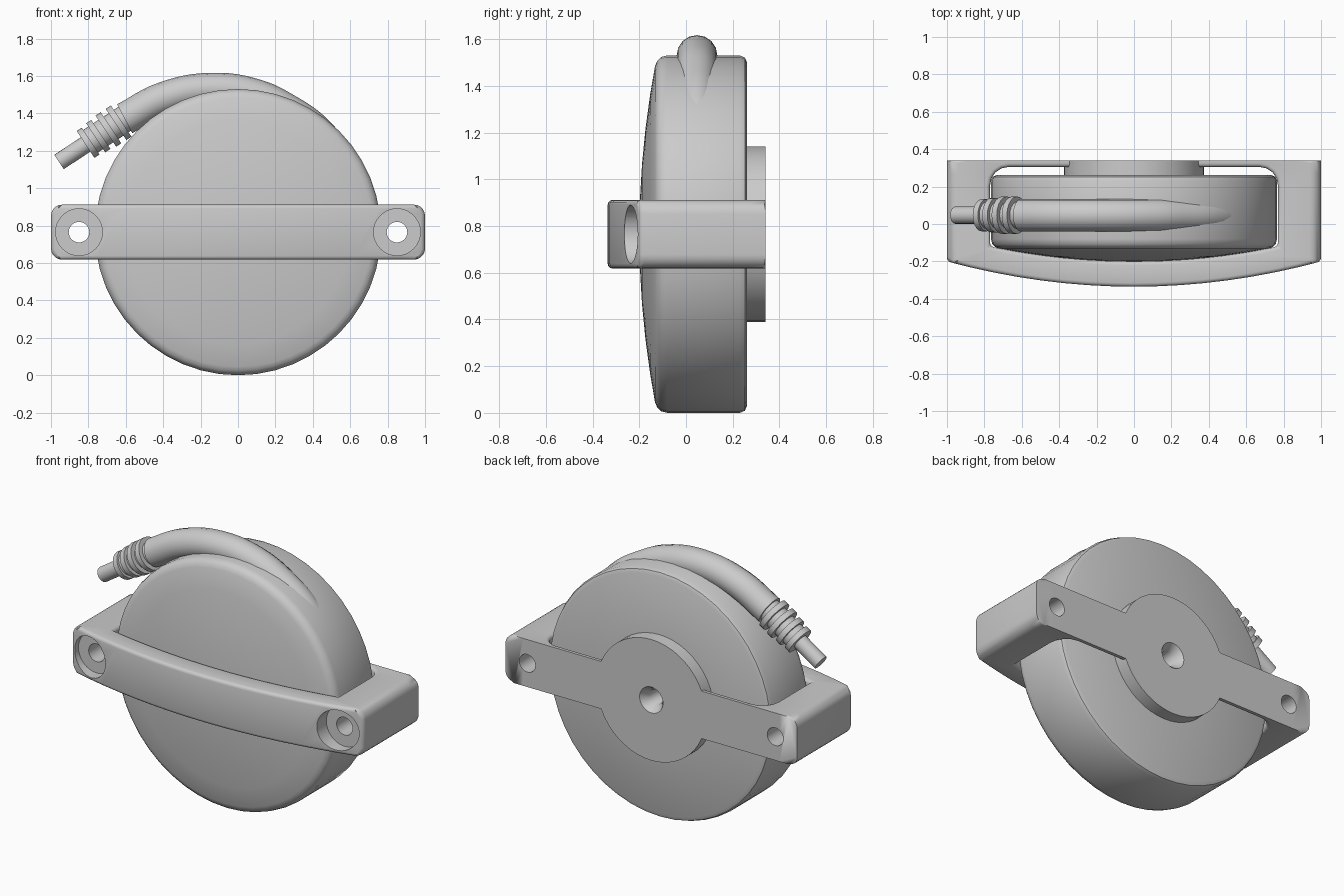
import bpy, bmesh, math
from mathutils import Vector, Matrix

cube = bpy.data.objects.get("Cube")
if cube:
    bpy.data.objects.remove(cube)

C = 0.765        # height of the main axis
CORD_Y = 0.047   # depth of the cord


def add_mesh(name, bm):
    bmesh.ops.recalc_face_normals(bm, faces=bm.faces)
    mesh = bpy.data.meshes.new(name)
    bm.to_mesh(mesh)
    bm.free()
    obj = bpy.data.objects.new(name, mesh)
    bpy.context.collection.objects.link(obj)
    return obj


def activate(obj):
    bpy.ops.object.select_all(action='DESELECT')
    obj.select_set(True)
    bpy.context.view_layer.objects.active = obj


def smooth(obj, angle=35):
    activate(obj)
    bpy.ops.object.shade_smooth_by_angle(angle=math.radians(angle))


def lathe(name, profile, matrix, steps):
    """Spin (radius, y) points around the y axis."""
    bm = bmesh.new()
    verts = [bm.verts.new((r, y, 0)) for r, y in profile]
    edges = [bm.edges.new(pair) for pair in zip(verts, verts[1:])]
    bmesh.ops.spin(bm, geom=verts + edges, cent=(0, 0, 0), axis=(0, 1, 0),
                   angle=math.tau, steps=steps)
    bmesh.ops.remove_doubles(bm, verts=bm.verts, dist=0.0005)
    bm.transform(matrix)
    return add_mesh(name, bm)


def cut(obj, profile, x):
    cutter = lathe("cutter", profile, Matrix.Translation((x, 0, C)), 32)
    cutter.hide_render = True
    mod = obj.modifiers.new("cut", 'BOOLEAN')
    mod.operation, mod.solver, mod.object = 'DIFFERENCE', 'EXACT', cutter
    activate(obj)
    bpy.ops.object.modifier_apply(modifier=mod.name)
    bpy.data.objects.remove(cutter)


axis = Matrix.Translation((0, 0, C))

# Domed drum body
dome = [(r, -0.2 + 0.13 * r * r) for r in (0, 0.15, 0.3, 0.45, 0.6, 0.72)]
body = lathe("drum_body", dome + [
    (0.742, -0.123), (0.758, -0.107), (0.765, -0.08),
    (0.765, 0.23), (0.756, 0.252), (0.735, 0.261),
    (0.2, 0.261), (0.2, 0.1), (0, 0.1)], axis, 48)
smooth(body)

# Rear boss with countersunk hole
boss = lathe("rear_boss", [
    (0.2, 0.25), (0.375, 0.25), (0.375, 0.34), (0.08, 0.34),
    (0.045, 0.29), (0.045, 0.16), (0, 0.16)], axis, 48)
smooth(boss)

# Bracket loop: matching outer and inner outlines in plan
N = 16
outer, inner = [], []
for i in range(N + 1):
    t = 2 * i / N - 1
    outer.append((t, -0.335 + 0.135 * t * t))
    inner.append((0.77 * t, -0.2 + 0.08 * t * t))
side_out = [(1, 0.2), (1, 0.27), (1, 0.34), (0.88, 0.34), (0.67, 0.34)]
side_in = [(0.67 + 0.1 * math.cos(k * math.pi / 8),
            0.205 + 0.1 * math.sin(k * math.pi / 8)) for k in range(5)]
outer += side_out + [(-x, y) for x, y in reversed(side_out)]
inner += side_in + [(-x, y) for x, y in reversed(side_in)]

bm = bmesh.new()
rings = [[bm.verts.new((x, y, C + z)) for x, y in pts]
         for pts, z in ((outer, -0.147), (outer, 0.147), (inner, 0.147), (inner, -0.147))]
for a, b in zip(rings, rings[1:] + rings[:1]):
    for i in range(len(a)):
        j = (i + 1) % len(a)
        bm.faces.new((a[i], a[j], b[j], b[i]))
bmesh.ops.recalc_face_normals(bm, faces=bm.faces)

# Rounded bracket ends, then softened front and inner edges
ends = [e for e in bm.edges
        if all(abs(v.co.x) > 0.99 for v in e.verts)
        and abs(e.verts[0].co.z - e.verts[1].co.z) < 0.01]
bmesh.ops.bevel(bm, geom=ends, offset=0.06, segments=5, profile=0.5,
                affect='EDGES', clamp_overlap=True)
bm.normal_update()
sharp = [e for e in bm.edges
         if e.calc_face_angle(0) > 0.7 and not all(v.co.y > 0.33 for v in e.verts)]
bmesh.ops.bevel(bm, geom=sharp, offset=0.02, segments=3, profile=0.5,
                affect='EDGES', clamp_overlap=True)
bracket = add_mesh("mounting_bracket", bm)

# Counterbored bolt holes and clearance for the boss
bolt = [(0, -0.5), (0.125, -0.5), (0.125, -0.17), (0.055, -0.17), (0.055, 0.5), (0, 0.5)]
for x in (-0.85, 0.85):
    cut(bracket, bolt, x)
cut(bracket, [(0, 0.28), (0.365, 0.28), (0.365, 0.5), (0, 0.5)], 0)
smooth(bracket)

# Curved cord sleeve rising out of the drum
path = [(-0.606, 1.371), (-0.4, 1.48), (-0.14, 1.53), (0.1, 1.495),
        (0.25, 1.425), (0.42, 1.305), (0.56, 1.12)]
curve = bpy.data.curves.new("cord_sleeve", 'CURVE')
curve.dimensions = '3D'
curve.bevel_depth = 0.087
curve.bevel_resolution = 6
curve.use_fill_caps = True
spline = curve.splines.new('BEZIER')
spline.bezier_points.add(len(path) - 1)
spline.resolution_u = 6
for point, (x, z) in zip(spline.bezier_points, path):
    point.co = (x, CORD_Y, z)
    point.handle_left_type = point.handle_right_type = 'AUTO'
sleeve = bpy.data.objects.new("cord_sleeve", curve)
bpy.context.collection.objects.link(sleeve)
activate(sleeve)
bpy.ops.object.convert(target='MESH')
smooth(bpy.context.view_layer.objects.active, 40)

# Cable end with ribbed strain relief
profile = [(0, 0), (0.046, 0), (0.046, 0.17)]
for start, radius in ((0.17, 0.086), (0.235, 0.093), (0.3, 0.1), (0.365, 0.1)):
    profile += [(radius, start), (radius, start + 0.033),
                (0.072, start + 0.033), (0.072, start + 0.065)]
profile.append((0, 0.43))
direction = Vector((0.835, 0, 0.55))
place = (Matrix.Translation((-0.957, CORD_Y, 1.14))
         @ direction.to_track_quat('Y', 'Z').to_matrix().to_4x4())
smooth(lathe("cable_strain_relief", profile, place, 20))
